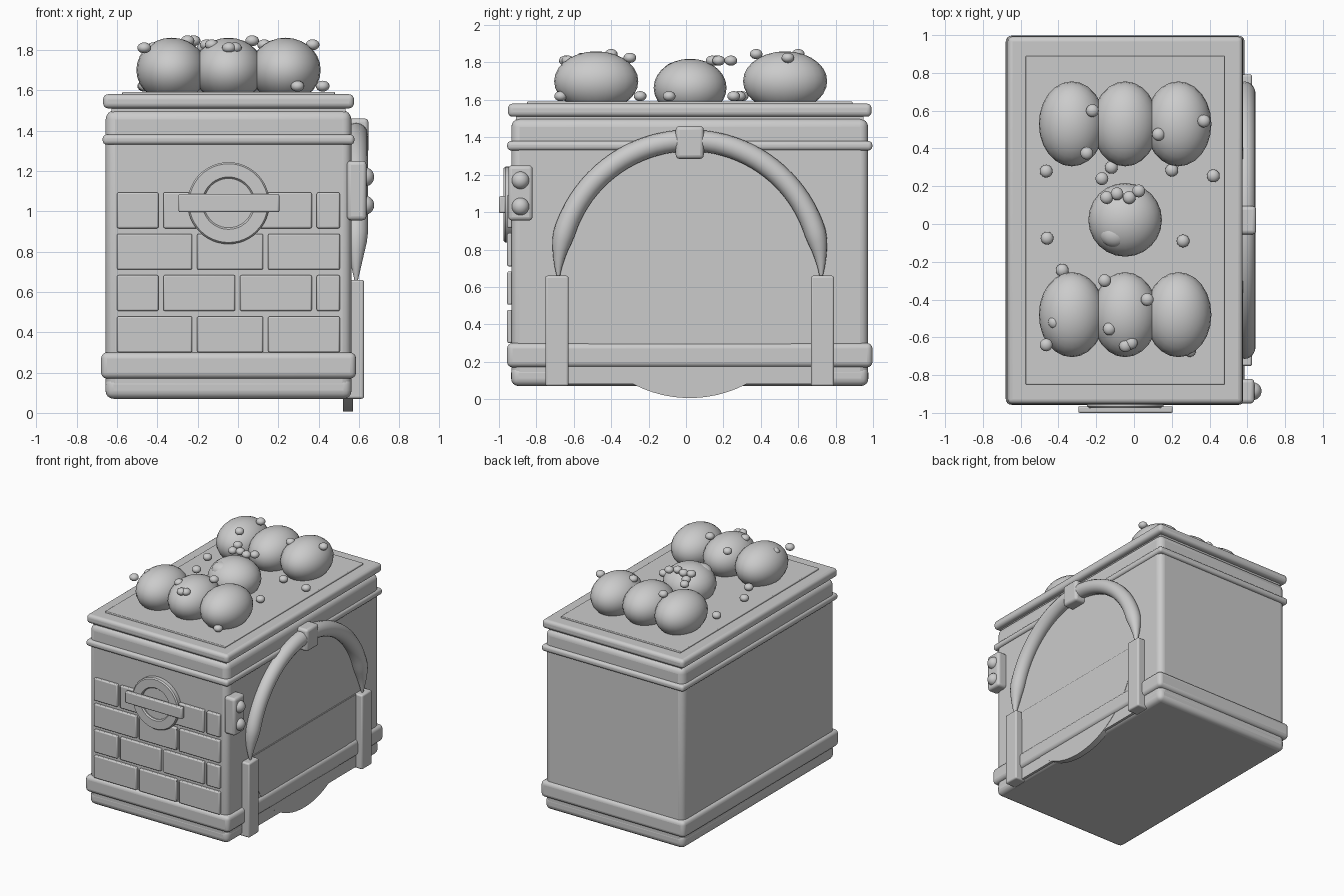
import bpy, bmesh, math
from mathutils import Matrix, Vector

old = bpy.data.objects.get("Cube")
if old:
    bpy.data.objects.remove(old, do_unlink=True)

grey = bpy.data.materials.new("plain grey")
grey.use_nodes = True
COLOUR = (0.6, 0.6, 0.6, 1)
grey.diffuse_color = COLOUR
grey.node_tree.nodes["Principled BSDF"].inputs["Base Color"].default_value = COLOUR

CX, CY = -0.047, 0.02   # middle of the chest body
SIDE = 0.565            # x of the decorated side wall


def finish(name, bm, bevel=0, segments=3, angle=35):
    bmesh.ops.recalc_face_normals(bm, faces=bm.faces)
    mesh = bpy.data.meshes.new(name)
    bm.to_mesh(mesh)
    bm.free()
    ob = bpy.data.objects.new(name, mesh)
    bpy.context.collection.objects.link(ob)
    mesh.materials.append(grey)
    if bevel:
        mod = ob.modifiers.new("Rounded edges", 'BEVEL')
        mod.width, mod.segments = bevel, segments
        mod.limit_method = 'ANGLE'
    bpy.ops.object.select_all(action='DESELECT')
    ob.select_set(True)
    bpy.context.view_layer.objects.active = ob
    bpy.ops.object.shade_smooth_by_angle(angle=math.radians(angle))
    return ob


def box(name, x, y, z, bevel=0, segments=3):
    """Box from (low, high) pairs on each axis."""
    bm = bmesh.new()
    spans = (x, y, z)
    size = [b - a for a, b in spans]
    mid = [(a + b) / 2 for a, b in spans]
    bmesh.ops.create_cube(bm, size=1, matrix=Matrix.Translation(mid) @ Matrix.Diagonal((*size, 1)))
    return finish(name, bm, bevel, segments)


def ball(name, centre, radii, u=24, v=14):
    bm = bmesh.new()
    bmesh.ops.create_uvsphere(bm, u_segments=u, v_segments=v, radius=1,
                              matrix=Matrix.Translation(centre) @ Matrix.Diagonal((*radii, 1)))
    return finish(name, bm, angle=80)


def centred(name, half_x, half_y, z, bevel):
    return box(name, (CX - half_x, CX + half_x), (CY - half_y, CY + half_y), z, bevel, 4)


# Chest body, bands and lid
centred("base_tray", 0.61, 0.955, (0.07, 0.18), 0.04)
centred("chest_body", 0.609, 0.954, (0.1, 1.5), 0.045)
centred("base_band", 0.632, 0.977, (0.17, 0.3), 0.03)
centred("upper_band", 0.624, 0.976, (1.33, 1.38), 0.02)
centred("lid", 0.622, 0.972, (1.51, 1.58), 0.025)
centred("lid_seat", 0.58, 0.93, (1.48, 1.53), 0)
centred("lid_panel", 0.527, 0.87, (1.57, 1.592), 0.006)

# Brick courses on the front, alternating joints
joints = ([-0.6, -0.215, 0.137, 0.505], [-0.6, -0.382, -0.002, 0.378, 0.505])
for row in range(4):
    z = 0.3 + row * 0.205
    edges = joints[row % 2]
    for i, (a, b) in enumerate(zip(edges, edges[1:])):
        left = a + (0.012 if i else 0)
        right = b - (0.012 if i < len(edges) - 2 else 0)
        box(f"brick_{row}_{i}", (left, right), (-0.956, -0.92), (z, z + 0.178), 0.008, 2)


# Round front emblem: raised rim, sunken centre, crossbar
def lathe_front(name, profile, centre, steps=48):
    bm = bmesh.new()
    rings = []
    for k in range(steps):
        t = 2 * math.pi * k / steps
        rings.append([bm.verts.new((centre[0] + r * math.cos(t), y, centre[1] + r * math.sin(t)))
                      for r, y in profile])
    for k in range(steps):
        a, b = rings[k], rings[(k + 1) % steps]
        for j in range(len(profile) - 1):
            bm.faces.new((a[j], a[j + 1], b[j + 1], b[j]))
    bm.faces.new([ring[-1] for ring in rings])
    return finish(name, bm)


lathe_front("round_emblem", [(0.203, -0.92), (0.203, -0.965), (0.195, -0.975),
                             (0.13, -0.975), (0.122, -0.965), (0.122, -0.958)], (CX, 1.04))
box("emblem_bar", (-0.295, 0.205), (-1.0, -0.965), (0.995, 1.085), 0.008, 2)

# Studded clasp near the front corner
box("clasp_plate", (0.54, 0.637), (-0.95, -0.82), (0.955, 1.25), 0.02)
for i, z in enumerate((1.03, 1.17)):
    ball(f"clasp_stud_{i}", (0.63, -0.885, z), (0.045, 0.047, 0.047))

# Tapered arch on the side wall
bm = bmesh.new()
STEPS, AROUND = 48, 16
previous = None
for k in range(STEPS + 1):
    t = k / STEPS
    a = math.pi * (1.01 - 1.02 * t)
    out = Vector((0, math.cos(a), math.sin(a)))
    taper = min(1, 0.15 + min(t, 1 - t) * 9)
    centre = Vector((0.586, CY, 0.68)) + out * 0.703
    ring = [bm.verts.new(centre + 0.058 * taper * (out * math.cos(s) + Vector((1, 0, 0)) * math.sin(s)))
            for s in (2 * math.pi * j / AROUND for j in range(AROUND))]
    if previous:
        for j in range(AROUND):
            n = (j + 1) % AROUND
            bm.faces.new((previous[j], previous[n], ring[n], ring[j]))
    else:
        bm.faces.new(ring)
    previous = ring
bm.faces.new(previous)
finish("side_arch", bm, angle=60)
box("arch_keystone", (0.54, 0.647), (-0.055, 0.095), (1.285, 1.46), 0.02)
for name, side in (("front_post", -1), ("back_post", 1)):
    y = CY + side * 0.71
    box(name, (0.53, 0.625), (y - 0.062, y + 0.062), (0.07, 0.66), 0.012)

# Lower half disc set between the posts
bm = bmesh.new()
rim = [bm.verts.new((0.52, CY + 0.65 * math.cos(a), 0.656 + 0.65 * math.sin(a)))
       for a in (math.pi * (1 + k / 40) for k in range(41))]
face = bm.faces.new(rim)
moved = bmesh.ops.extrude_face_region(bm, geom=[face])["geom"]
bmesh.ops.translate(bm, verts=[g for g in moved if isinstance(g, bmesh.types.BMVert)], vec=(0.05, 0, 0))
finish("half_disc", bm)
box("side_panel", (0.53, SIDE + 0.003), (-0.63, 0.67), (0.08, 0.66))

# Large rounded mounds on the lid
for row, y in (("front", -0.48), ("back", 0.53)):
    for i in (-1, 0, 1):
        ball(f"{row}_mound_{i + 1}", (CX + i * 0.282, y, 1.70), (0.175, 0.225, 0.16))
ball("middle_mound", (CX, 0.022, 1.665), (0.195, 0.195, 0.155))
ball("middle_bump", (-0.1, -0.055, 1.742), (0.08, 0.07, 0.06))

# Small beads scattered over the mounds and lid
beads = {
    1.845: [(-.22, .60), (-.25, .375), (.07, -.40)],
    1.825: [(.37, .545), (.13, .475), (-.155, -.30), (-.13, -.555)],
    1.81: [(-.17, .24), (-.145, .14), (-.09, .16), (-.025, .14), (.025, .175),
           (-.42, -.52), (-.465, -.64), (-.045, -.645), (-.015, -.63)],
    1.62: [(-.465, .28), (-.12, .30), (.20, .285), (.42, .255), (-.46, -.075),
           (.26, -.09), (-.38, -.245), (.295, -.67)],
}
for z, spots in beads.items():
    for i, (x, y) in enumerate(spots):
        ball(f"bead_{round(z * 1000)}_{i}", (x, y, z), (0.034, 0.034, 0.027), 16, 10)
